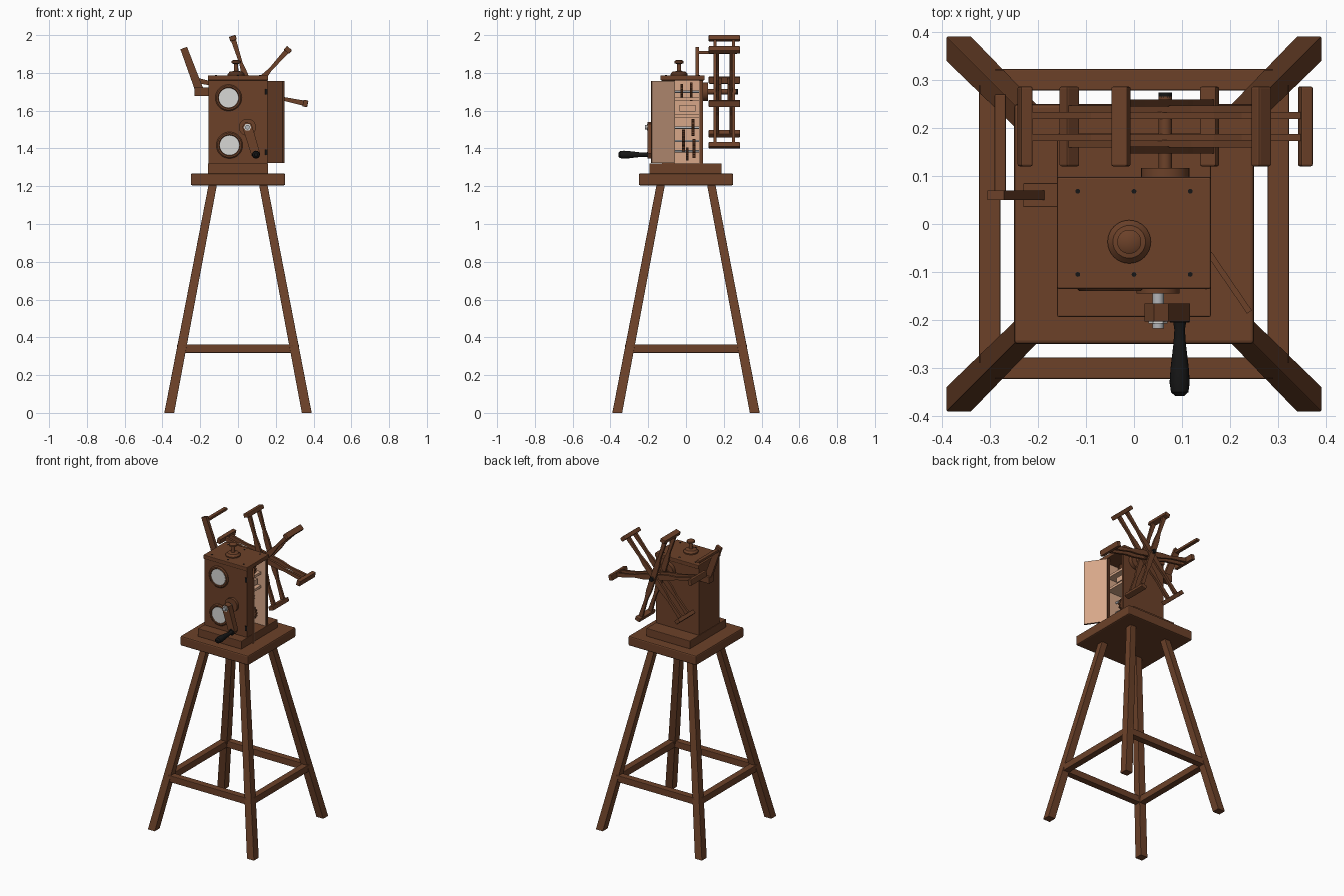
import bpy, bmesh, math
from mathutils import Matrix, Vector

if "Cube" in bpy.data.objects:
    bpy.data.objects.remove(bpy.data.objects["Cube"], do_unlink=True)


def material(name, r, g, b):
    m = bpy.data.materials.new(name)
    m.use_nodes = True
    m.diffuse_color = (r, g, b, 1)
    m.node_tree.nodes["Principled BSDF"].inputs["Base Color"].default_value = (r, g, b, 1)
    return m


WOOD = material("dark_wood", 0.15, 0.053, 0.022)
TAN = material("pale_wood", 0.68, 0.39, 0.25)
BLACK = material("black", 0.008, 0.008, 0.008)
WHITE = material("dial_white", 0.68, 0.68, 0.66)
STEEL = material("steel", 0.45, 0.46, 0.48)


def finish(name, bm, mat, bevel=0, smooth=False):
    bmesh.ops.recalc_face_normals(bm, faces=bm.faces)
    me = bpy.data.meshes.new(name)
    bm.to_mesh(me)
    bm.free()
    me.materials.append(mat)
    ob = bpy.data.objects.new(name, me)
    bpy.context.collection.objects.link(ob)
    if bevel:
        mod = ob.modifiers.new("bevel", "BEVEL")
        mod.width, mod.segments = bevel, 2
    if smooth:
        bpy.ops.object.select_all(action="DESELECT")
        ob.select_set(True)
        bpy.context.view_layer.objects.active = ob
        bpy.ops.object.shade_smooth_by_angle(angle=math.radians(35))
    return ob


def box(name, x, y, z, mat=WOOD, bevel=0, place=Matrix()):
    """Box from (low, high) ranges on each axis, moved by a matrix."""
    bm = bmesh.new()
    bmesh.ops.create_cube(bm, size=1)
    for v in bm.verts:
        v.co = [(r[0] + r[1]) / 2 + c * (r[1] - r[0]) for r, c in zip((x, y, z), v.co)]
    bm.transform(place)
    return finish(name, bm, mat, bevel)


def lathe(name, profile, origin, axis, mat=WOOD, sides=32):
    """Turned part: profile of (radius, distance) along an axis."""
    bm = bmesh.new()
    rings = []
    for r, h in profile:
        rings.append([bm.verts.new((r * math.cos(a), r * math.sin(a), h))
                      for a in (math.tau * i / sides for i in range(sides))])
    for lo, hi in zip(rings, rings[1:]):
        for i in range(sides):
            j = (i + 1) % sides
            bm.faces.new((lo[i], lo[j], hi[j], hi[i]))
    bm.faces.new(rings[0])
    bm.faces.new(rings[-1])
    turn = Vector((0, 0, 1)).rotation_difference(Vector(axis)).to_matrix().to_4x4()
    bm.transform(Matrix.Translation(origin) @ turn)
    return finish(name, bm, mat, smooth=True)


def disc(name, r, length, origin, axis, mat=WOOD, sides=32):
    return lathe(name, [(r, 0), (r, length)], origin, axis, mat, sides)


def plate(name, outline, y0, y1, mat=WOOD, place=Matrix()):
    """Outline in x and z, extruded along y."""
    bm = bmesh.new()
    face = bm.faces.new([bm.verts.new((x, y0, z)) for x, z in outline])
    out = bmesh.ops.extrude_face_region(bm, geom=[face])["geom"]
    bmesh.ops.translate(bm, vec=(0, y1 - y0, 0),
                        verts=[v for v in out if isinstance(v, bmesh.types.BMVert)])
    bm.transform(place)
    return finish(name, bm, mat)


FRONT, BACK, UP = (0, -1, 0), (0, 1, 0), (0, 0, 1)

# Stand: table top, splayed legs, stretchers
box("table_top", (-.25, .25), (-.25, .25), (1.204, 1.268), bevel=.008)
for sx in (-1, 1):
    for sy in (-1, 1):
        bm = bmesh.new()
        bmesh.ops.create_cube(bm, size=1)
        for v in bm.verts:
            low = v.co.z < 0
            c, w = (.364, .052) if low else (.134, .044)
            v.co = (sx * c + v.co.x * w, sy * c + v.co.y * w, 0 if low else 1.206)
        finish("leg", bm, WOOD, .002)
    box("side_stretcher", (sx * .3 - .022, sx * .3 + .022), (-.29, .29), (.318, .362), bevel=.003)
    box("cross_stretcher", (-.29, .29), (sx * .3 - .022, sx * .3 + .022), (.318, .362), bevel=.003)

# Case: plinth, walls, lid
box("plinth", (-.16, .16), (-.193, .188), (1.266, 1.32), bevel=.003)
box("front_wall", (-.157, .157), (-.128, -.112), (1.32, 1.762))
box("back_wall", (-.157, .157), (.074, .09), (1.32, 1.762))
box("left_wall", (-.157, -.141), (-.112, .074), (1.32, 1.762))
box("hinge_wall", (.141, .157), (-.112, -.058), (1.32, 1.762))
box("lid", (-.16, .16), (-.135, .098), (1.76, 1.787), bevel=.004)
box("inner_left_lining", (-.141, -.136), (-.112, .074), (1.32, 1.76), TAN)
box("inner_back_lining", (-.136, .152), (.069, .074), (1.32, 1.76), TAN)
box("inner_front_lining", (-.136, .14), (-.112, -.107), (1.32, 1.76), TAN)
for x in (-.117, 0, .117):
    for y in (-.105, .068):
        disc("lid_screw", .005, .003, (x, y, 1.786), UP, BLACK, 12)

# Open door, pale on its inner face
hinge = Matrix.Translation((.157, -.062, 0)) @ Matrix.Rotation(math.atan2(-.121, .083), 4, "Z")
door = box("door", (0, .147), (-.006, .006), (1.322, 1.757), place=hinge)
door.data.materials.append(TAN)
inner = hinge.to_3x3() @ Vector(BACK)
for p in door.data.polygons:
    p.material_index = int(p.normal.dot(inner) > .9)
for z in (1.38, 1.70):
    disc("door_hinge", .007, .03, (.15, -.129, z - .015), UP, BLACK, 12)

# Inner works: shelves, shafts and gears
for z in (1.565, 1.655):
    box("shelf", (-.136, .12), (-.107, .069), (z, z + .016), TAN)
box("shelf_block", (-.02, .11), (-.035, .05), (1.595, 1.63), TAN)


def gear(r, teeth, x, y, z):
    steps = [(r * (1 if i % 4 < 2 else .86), math.tau * i / (teeth * 4)) for i in range(teeth * 4)]
    plate("gear", [(x + q * math.cos(a), z + q * math.sin(a)) for q, a in steps], y, y + .014)


for r, x, y, z in ((.05, .065, .02, 1.70), (.04, .065, -.03, 1.70), (.045, .05, .03, 1.51),
                   (.06, .05, -.02, 1.44), (.05, .06, .035, 1.40), (.035, .06, 0, 1.37)):
    gear(r, 16, x, y, z)
for x, z in ((.05, 1.51), (.05, 1.44), (.06, 1.385), (.065, 1.70)):
    disc("gear_shaft", .006, .18, (x, -.11, z), BACK, STEEL, 16)

# Front dials: wooden ring around a white face
for x, z in ((-.05, 1.668), (-.045, 1.417)):
    lathe("dial_ring", [(.07, 0), (.07, .006), (.064, .012), (.056, .012), (.053, .006)],
          (x, -.127, z), FRONT, WOOD, 40)
    disc("dial_face", .052, .009, (x, -.127, z), FRONT, WHITE, 40)

# Crank: boss, shaft, arm, handle
crank, grip = Vector((.05, 0, 1.512)), Vector((.095, 0, 1.367))
disc("crank_boss", .045, .018, crank + Vector((0, -.127, 0)), FRONT)
disc("crank_shaft", .012, .09, crank + Vector((0, -.127, 0)), FRONT, STEEL, 20)
span = grip - crank
tilt = Matrix.Translation(crank) @ Matrix.Rotation(math.atan2(-span.z, span.x), 4, "Y")
plate("crank_arm", [(-.01, -.026), (span.length, -.023), (span.length + .02, 0),
                    (span.length, .023), (-.01, .026), (-.03, 0)], -.203, -.165, WOOD, tilt)
disc("crank_nut", .02, .005, crank + Vector((0, -.202, 0)), FRONT, WHITE, 6)
lathe("handle", [(.014, 0), (.011, .02), (.013, .05), (.019, .1), (.021, .13), (.018, .15), (.009, .158)],
      grip + Vector((0, -.2, 0)), FRONT, BLACK, 20)
disc("handle_pin", .02, .004, grip + Vector((0, -.201, 0)), FRONT, BLACK, 20)

# Turned knob on the lid
lathe("lid_knob", [(.045, 0), (.045, .008), (.034, .02), (.012, .024), (.01, .06), (.025, .066),
                   (.025, .076), (.014, .082)], (-.01, -.037, 1.786), UP)

# Yarn guide: block, leaning arm, rod
box("guide_block", (-.23, -.155), (.035, .085), (1.678, 1.722), bevel=.002)
plate("guide_arm", [(-.225, 1.70), (-.183, 1.715), (-.27, 1.938), (-.305, 1.925)], .05, .07)
box("guide_rod", (-.29, -.266), (.065, .27), (1.9, 1.917), bevel=.003)

# Winding reel: three crossed pairs of beams with bars on their ends
hub = Vector((.065, .203, 1.70))
disc("reel_boss", .05, .028, (hub.x, .088, hub.z), BACK)
disc("reel_axle", .014, .165, (hub.x, .1, hub.z), BACK)
disc("axle_cap", .014, .012, (hub.x, .262, hub.z), BACK, BLACK, 20)
half = [(0, .018), (.1, .017), (.16, .009), (.296, .014)]
outline = half + [(r, -w) for r, w in reversed(half)]
for k in range(6):
    offset = (.023, .036, .049)[k % 3]
    arm = Matrix.Translation(hub) @ Matrix.Rotation(-math.radians(60 * k - 12), 4, "Y")
    for s in (-1, 1):
        plate("reel_beam", outline, s * offset - .0075, s * offset + .0075, WOOD, arm)
    box("reel_bar", (.285, .311), (-.083, .083), (-.018, .018), bevel=.004, place=arm)
